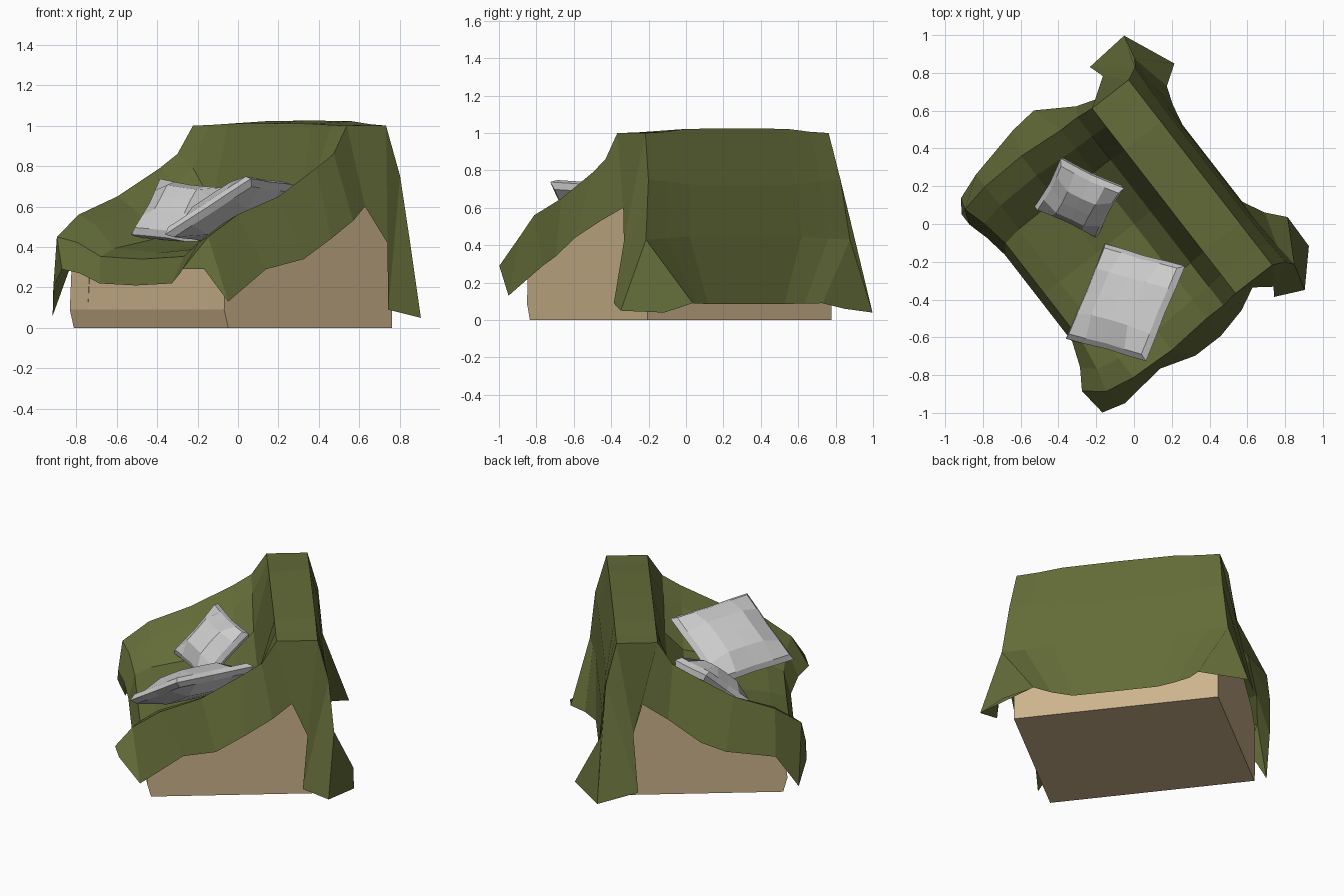
import bpy, bmesh
from mathutils import Vector

if "Cube" in bpy.data.objects:
    bpy.data.objects.remove(bpy.data.objects["Cube"])

# The sofa is turned: U runs front-to-back, V runs along its width
U = Vector((0.79, 0.613, 0))
V = Vector((-0.613, 0.79, 0))
Z = Vector((0, 0, 1))


def place(u, v, z):
    return U * u + V * v + Z * z


def material(name, color):
    m = bpy.data.materials.new(name)
    m.diffuse_color = (*color, 1)
    m.use_nodes = True
    m.node_tree.nodes["Principled BSDF"].inputs["Base Color"].default_value = m.diffuse_color
    return m


def finish(name, bm, mat=None, recalc=True):
    if recalc:
        bmesh.ops.recalc_face_normals(bm, faces=bm.faces)
    me = bpy.data.meshes.new(name)
    bm.to_mesh(me)
    bm.free()
    ob = bpy.data.objects.new(name, me)
    bpy.context.collection.objects.link(ob)
    if mat:
        me.materials.append(mat)
    return ob


tan = material("tan_fabric", (0.60, 0.45, 0.26))
green = material("green_cloth", (0.125, 0.15, 0.04))


# Sofa frame: side profiles (u, z) extruded across the width
def extrude_profile(name, profile, v0, v1):
    bm = bmesh.new()
    f = bm.faces.new([bm.verts.new(place(u, v0, z)) for u, z in profile])
    r = bmesh.ops.extrude_face_region(bm, geom=[f])
    verts = [e for e in r["geom"] if isinstance(e, bmesh.types.BMVert)]
    bmesh.ops.translate(bm, verts=verts, vec=V * (v1 - v0))
    finish(name, bm, tan)


arm = [(-0.55, 0), (-0.575, 0.09), (-0.56, 0.38), (-0.48, 0.46), (-0.25, 0.54),
       (0.13, 0.65), (0.3, 0.72), (0.42, 0.7), (0.475, 0.5), (0.475, 0)]
seat = [(-0.55, 0), (-0.575, 0.09), (-0.56, 0.3), (0, 0.36), (0.16, 0.5),
        (0.25, 0.95), (0.4, 0.97), (0.475, 0.6), (0.475, 0)]
extrude_profile("left_arm", arm, 0.47, 0.615)
extrude_profile("seat_and_back", seat, -0.5, 0.47)
extrude_profile("right_arm", arm, -0.63, -0.5)

# Blanket: rows run from the front hem over the seat and back to the rear hem
# spine: u, height mid seat, height over arm, half width, u shift of right and left edge
spine = [(-0.64, 0.21, 0.29, 0.53, -0.12, -0.05), (-0.60, 0.34, 0.45, 0.61, -0.06, -0.06),
         (-0.50, 0.37, 0.56, 0.64, 0, 0), (-0.25, 0.41, 0.65, 0.65, 0, 0),
         (0.0, 0.46, 0.79, 0.63, 0, 0), (0.11, 0.58, 0.86, 0.63, 0, 0),
         (0.20, 1.01, 1.0, 0.62, 0, 0), (0.445, 1.025, 1.0, 0.62, 0, 0),
         (0.50, 0.72, 0.75, 0.65, 0.01, 0.01), (0.52, 0.45, 0.43, 0.69, 0.02, 0.02),
         (0.525, 0.085, 0.09, 0.47, 0.14, 0.06)]
# loose hems (u, v, z) for each side
hem_right = [(-0.744, -0.686, 0.29), (-0.62, -0.72, 0.13), (-0.36, -0.69, 0.29),
             (-0.17, -0.75, 0.34), (0, -0.75, 0.44), (0.17, -0.71, 0.53),
             (0.29, -0.65, 0.6), (0.38, -0.715, 0.42), (0.35, -0.76, 0.09),
             (0.5, -0.83, 0.05), (0.66, -0.66, 0.04)]
hem_left = [(-0.69, 0.60, 0.2), (-0.64, 0.67, 0.06), (-0.5, 0.72, 0.28),
            (-0.2, 0.785, 0.35), (-0.05, 0.80, 0.42), (0.14, 0.68, 0.52),
            (0.29, 0.63, 0.6), (0.35, 0.72, 0.45), (0.325, 0.80, 0.1),
            (0.57, 0.82, 0.04), (0.69, 0.54, 0.06)]
# cross section: fraction of the half width, blend from seat to arm height
section = [(-1, 1), (-0.8, 0.75), (-0.55, 0.12), (0, 0), (0.55, 0.12), (0.8, 0.75), (1, 1)]
bm = bmesh.new()
rows = []
for (u, zs, za, w, dr, dl), hr, hl in zip(spine, hem_right, hem_left):
    pts = [hr] + [(u + (dr if f < 0 else dl) * k ** 3, f * w, zs + (za - zs) * k)
                  for f, k in section] + [hl]
    rows.append([bm.verts.new(place(*p)) for p in pts])
for a, b in zip(rows, rows[1:]):
    for i in range(len(a) - 1):
        bm.faces.new((a[i], b[i], b[i + 1], a[i + 1]))
bmesh.ops.recalc_face_normals(bm, faces=bm.faces)
if sum(f.normal.z for f in bm.faces) < 0:
    bmesh.ops.reverse_faces(bm, faces=bm.faces)
finish("blanket", bm, green, recalc=False)


# Pillows: a subdivided box with a thick middle, blunt rims and pulled-out corners
def pillow(name, center, a, b, thick, pinch):
    a, b, c = Vector(a), Vector(b), Vector(center)
    n = a.cross(b).normalized()
    bm = bmesh.new()
    bmesh.ops.create_cube(bm, size=2)
    bmesh.ops.subdivide_edges(bm, edges=bm.edges[:], cuts=3, use_grid_fill=True)
    for v in bm.verts:
        s, t, h = v.co
        puff = 0.35 + 0.65 * ((1 - s ** 4) * (1 - t ** 4)) ** 0.5
        rim = 1.05 - 0.1 * abs(h)
        corner = 1 - 0.06 * (s * t) ** 4
        ps = s * (1 - pinch * (1 - t * t)) * rim * corner
        pt = t * (1 - pinch * (1 - s * s)) * rim * corner
        v.co = c + a * ps / 2 + b * pt / 2 + n * h * puff * thick / 2
    finish(name, bm)


pillow("right_pillow", (-0.045, -0.415, 0.585), (0.21, 0.51, -0.03), (0.43, -0.12, 0.28), 0.17, 0.08)
pillow("left_pillow", (-0.29, 0.14, 0.57), (0.34, -0.16, -0.05), (0.14, 0.26, 0.27), 0.19, 0.12)
